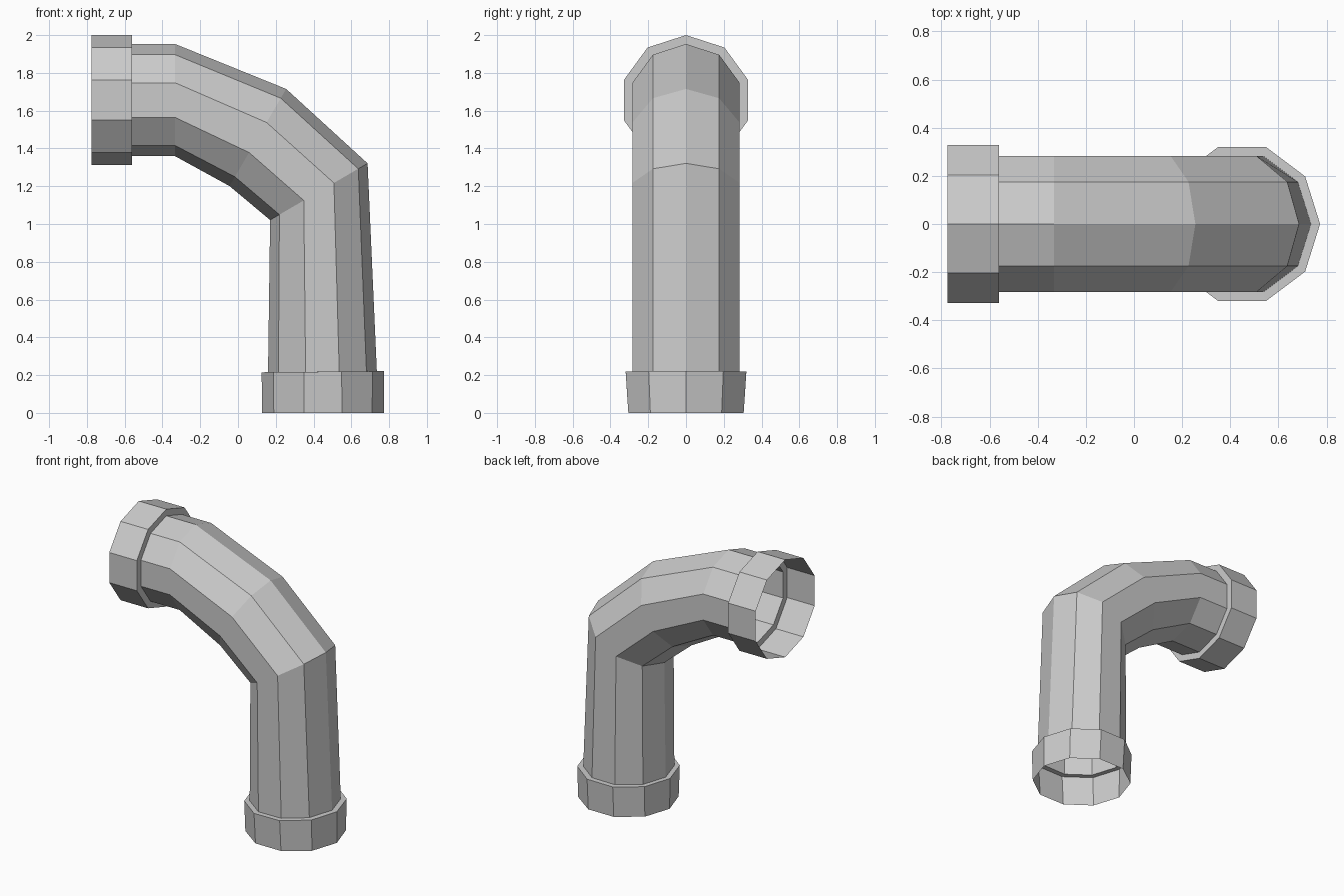
import bpy, bmesh, math

if "Cube" in bpy.data.objects:
    bpy.data.objects.remove(bpy.data.objects["Cube"])

SIDES = 10


def loft(name, rings):
    """Open tube through rings: (centre x, centre z, half-span x, half-span z, radius y)."""
    bm = bmesh.new()
    loops = []
    for cx, cz, ux, uz, ry in rings:
        loop = []
        for i in range(SIDES):
            a = 2 * math.pi * i / SIDES
            loop.append(bm.verts.new((cx + ux * math.cos(a),
                                      ry * math.sin(a),
                                      cz + uz * math.cos(a))))
        loops.append(loop)
    for lo, hi in zip(loops, loops[1:]):
        for i in range(SIDES):
            j = (i + 1) % SIDES
            bm.faces.new((lo[i], lo[j], hi[j], hi[i]))
    me = bpy.data.meshes.new(name)
    bm.to_mesh(me)
    bm.free()
    ob = bpy.data.objects.new(name, me)
    bpy.context.collection.objects.link(ob)
    return ob


# Rings where the pipe meets its two collars
foot = (0.447, 0.218, 0.288, 0.003, 0.298)
mouth = (-0.56, 1.656, 0.0, 0.297, 0.298)

# Bent pipe body, with mitred bend rings
loft("pipe_body", [
    foot,
    (0.428, 1.171, 0.258, 0.15, 0.298),
    (0.105, 1.458, 0.15, 0.257, 0.298),
    (-0.333, 1.656, 0.0, 0.297, 0.298),
    mouth,
])

# Bottom collar: flared band plus the shoulder ledge, open below
loft("bottom_collar", [
    (0.45, 0.0, 0.322, 0.0, 0.321),
    (0.449, 0.218, 0.324, 0.003, 0.336),
    foot,
])

# Side collar: straight band plus the shoulder ledge, open at the mouth
loft("side_collar", [
    mouth,
    (-0.56, 1.656, 0.0, 0.344, 0.346),
    (-0.775, 1.656, 0.0, 0.344, 0.346),
])
